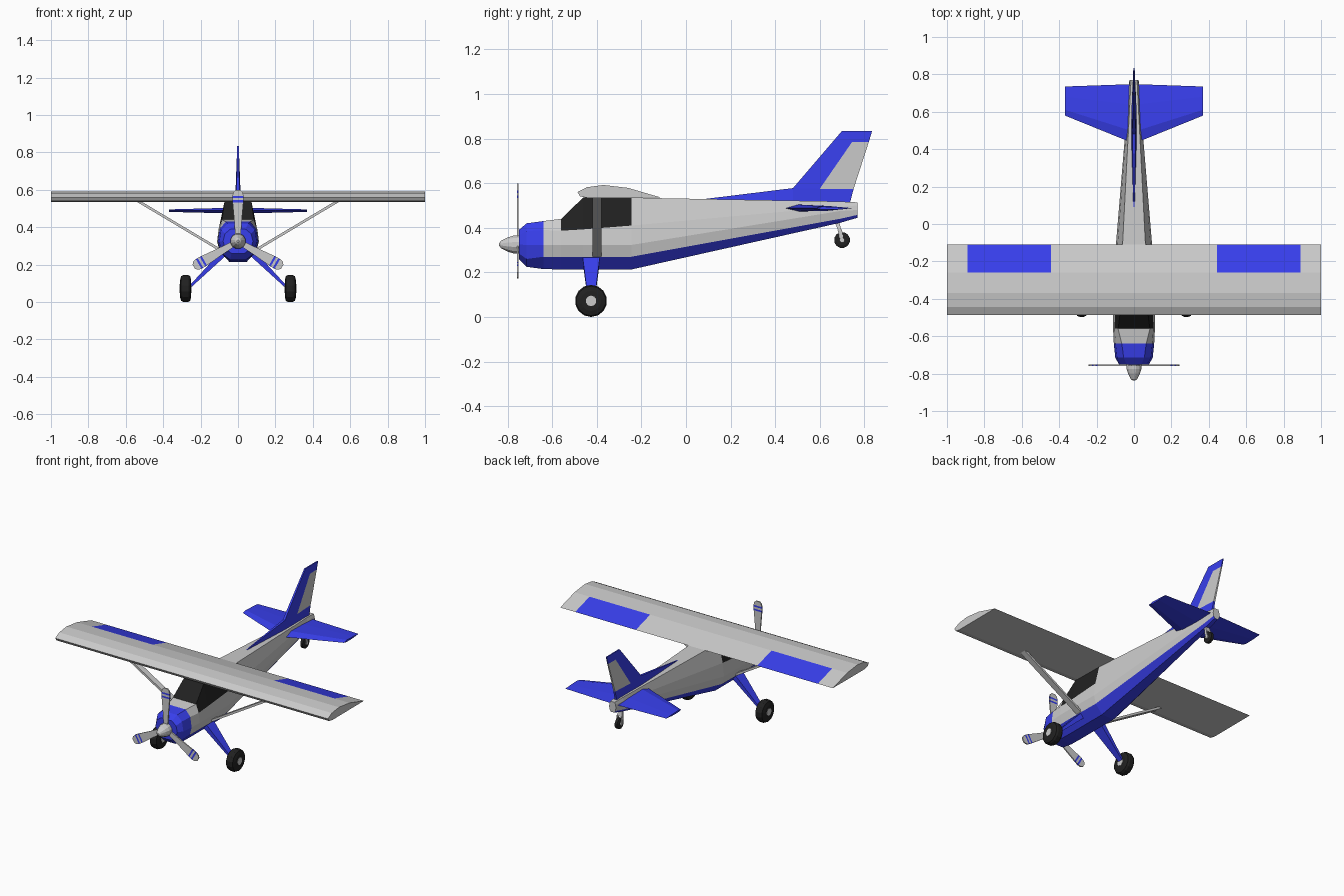
import bpy, bmesh, math
from mathutils import Vector

if "Cube" in bpy.data.objects:
    bpy.data.objects.remove(bpy.data.objects["Cube"])


def material(name, rgb):
    m = bpy.data.materials.new(name)
    m.diffuse_color = (*rgb, 1)
    m.use_nodes = True
    m.node_tree.nodes["Principled BSDF"].inputs["Base Color"].default_value = m.diffuse_color
    return m


GREY, BLUE, BLACK = 0, 1, 2
MATS = [material("grey", (0.8, 0.8, 0.8)),
        material("blue", (0.04, 0.05, 0.85)),
        material("black", (0.015, 0.015, 0.015))]


def loft(name, rings, color=GREY, caps=(None, None)):
    """Skin equal-sized rings; color is an index or a function (interval, segment)."""
    bm = bmesh.new()
    vs = [[bm.verts.new(p) for p in r] for r in rings]
    n = len(rings[0])
    pick = color if callable(color) else (lambda i, j: color)
    for i in range(len(vs) - 1):
        for j in range(n):
            k = (j + 1) % n
            f = bm.faces.new((vs[i][j], vs[i][k], vs[i + 1][k], vs[i + 1][j]))
            f.material_index = pick(i, j)
    for ring, cap in zip((vs[0], vs[-1]), caps):
        f = bm.faces.new(ring)
        f.material_index = pick(0, 0) if cap is None else cap
    bmesh.ops.recalc_face_normals(bm, faces=bm.faces)
    me = bpy.data.meshes.new(name)
    bm.to_mesh(me)
    bm.free()
    for m in MATS:
        me.materials.append(m)
    ob = bpy.data.objects.new(name, me)
    bpy.context.collection.objects.link(ob)
    return ob


def lathe(name, profile, center, axis, sides, color):
    """Revolve (offset, radius) pairs around the x or y axis through center."""
    cx, cy, cz = center
    rings = []
    for off, r in profile:
        ring = []
        for k in range(sides):
            a = math.tau * (k + 0.5) / sides
            u, v = r * math.cos(a), r * math.sin(a)
            ring.append((cx + off, cy + u, cz + v) if axis == "x" else (cx + u, cy + off, cz + v))
        rings.append(ring)
    return loft(name, rings, color)


def beam(name, p0, p1, size0, size1, wide, color):
    """Tapered bar; sizes are (width along wide, thickness)."""
    p0, p1, wide = Vector(p0), Vector(p1), Vector(wide)
    thin = (p1 - p0).cross(wide).normalized()
    rings = []
    for p, (w, t) in ((p0, size0), (p1, size1)):
        rings.append([p + wide * (a * w / 2) + thin * (b * t / 2)
                      for a, b in ((1, 1), (-1, 1), (-1, -1), (1, -1))])
    return loft(name, rings, color)


def plate(name, pts, color):
    """Upright panel from (y, z, half thickness) points."""
    return loft(name, [[(s * t, y, z) for y, z, t in pts] for s in (1, -1)], color)


# Fuselage: half sections listed from top edge to belly edge
SECTIONS = [
    (-.75, [(.04, .39), (.07, .365), (.08, .325), (.068, .285), (.035, .26)]),
    (-.715, [(.055, .42), (.09, .385), (.10, .323), (.087, .26), (.042, .225)]),
    (-.64, [(.065, .43), (.098, .39), (.108, .323), (.095, .27), (.045, .215)]),
    (-.56, [(.085, .44), (.104, .387), (.112, .323), (.097, .27), (.045, .213)]),
    (-.46, [(.072, .537), (.101, .393), (.112, .323), (.098, .27), (.045, .213)]),
    (-.245, [(.068, .535), (.098, .41), (.108, .323), (.095, .27), (.045, .213)]),
    (.69, [(.02, .518), (.027, .495), (.03, .475), (.027, .44), (.014, .422)]),
    (.77, [(.016, .514), (.022, .50), (.025, .48), (.022, .458), (.012, .445)]),
]


def fuselage_color(i, j):
    if i < 2 or j in (3, 4, 5):
        return BLUE
    if (i == 3 and j in (0, 8, 9)) or (i == 4 and j in (0, 8)):
        return BLACK
    return GREY


rings = [[(x, y, z) for x, z in half] + [(-x, y, z) for x, z in reversed(half)]
         for y, half in SECTIONS]
loft("fuselage", rings, fuselage_color, (BLUE, GREY))

# Main wing with blue flap panels on the upper rear faces
AIRFOIL = [(-.487, .56), (-.445, .582), (-.37, .592), (-.26, .579),
           (-.11, .535), (-.44, .534), (-.475, .541)]
loft("wing", [[(x, y, z) for y, z in AIRFOIL] for x in (-1, -.89, -.445, .445, .89, 1)],
     lambda i, j: BLUE if i in (1, 3) and j == 3 else GREY)

# Tailplane
TAIL = [(0, 0), (.2, 1), (.65, .6), (1, 0), (.6, -.8), (.2, -.9)]
loft("tailplane",
     [[(x, le + (te - le) * u, .488 + t * v) for u, v in TAIL]
      for x, le, te, t in ((-.37, .58, .735, .007), (0, .43, .748, .017), (.37, .58, .735, .007))],
     BLUE)

# Fin and rudder
plate("fin_fillet", [(.09, .53, .003), (.48, .578, .008), (.48, .51, .016)], BLUE)
plate("fin_front", [(.48, .578, .008), (.70, .835, .004), (.745, .785, .006), (.60, .575, .014)], BLUE)
plate("fin_tip", [(.70, .835, .004), (.835, .835, .003), (.82, .785, .004), (.745, .785, .006)], BLUE)
plate("fin_base", [(.48, .51, .016), (.48, .578, .008), (.60, .575, .014),
                   (.752, .575, .006), (.735, .51, .008)], BLUE)
plate("rudder", [(.60, .575, .014), (.745, .785, .006), (.82, .785, .004), (.752, .575, .006)], GREY)

# Wing struts, landing gear legs and main wheels
for side, s in (("left", -1), ("right", 1)):
    beam(side + "_wing_strut", (s * .095, -.40, .278), (s * .535, -.40, .54),
         (.04, .014), (.04, .014), (0, 1, 0), GREY)
    beam(side + "_gear_leg", (s * .075, -.425, .262), (s * .26, -.425, .078),
         (.078, .035), (.03, .012), (0, 1, 0), BLUE)
    hub = (s * .28, -.426, .072)
    lathe(side + "_wheel", [(-.03, .045), (-.024, .066), (-.012, .072),
                            (.012, .072), (.024, .066), (.03, .045)], hub, "x", 14, BLACK)
    lathe(side + "_wheel_hub", [(-.032, .024), (.032, .024)], hub, "x", 10, GREY)

# Tail wheel on its fork
lathe("tail_wheel", [(-.013, .026), (-.009, .036), (.009, .036), (.013, .026)],
      (0, .70, .345), "x", 12, BLACK)
lathe("tail_wheel_hub", [(-.02, .012), (.02, .012)], (0, .70, .345), "x", 8, GREY)
beam("tail_fork_post", (0, .675, .435), (0, .69, .388), (.02, .02), (.04, .014), (1, 0, 0), GREY)
for side, s in (("left", -1), ("right", 1)):
    beam(side + "_tail_fork", (s * .017, .69, .39), (s * .017, .70, .342),
         (.005, .02), (.005, .014), (1, 0, 0), GREY)

# Spinner
lathe("spinner", [(-.74, .042), (-.775, .041), (-.80, .033), (-.83, .017), (-.838, .006)],
      (0, 0, .325), "y", 12, GREY)

# Three striped propeller blades
BLADE = [(.02, .014), (.12, .021), (.208, .029), (.219, .03), (.232, .03),
         (.243, .03), (.262, .025), (.273, .013)]
for b in range(3):
    a = b * math.tau / 3
    ca, sa = math.cos(a), math.sin(a)
    rings = [[(sa * r + ca * u * w, -.755 + v * .004, .325 + ca * r - sa * u * w)
              for u, v in ((1, 1), (-1, 1), (-1, -1), (1, -1))] for r, w in BLADE]
    loft("propeller_blade_%d" % (b + 1), rings, lambda i, j: BLUE if i in (2, 4) else GREY)
